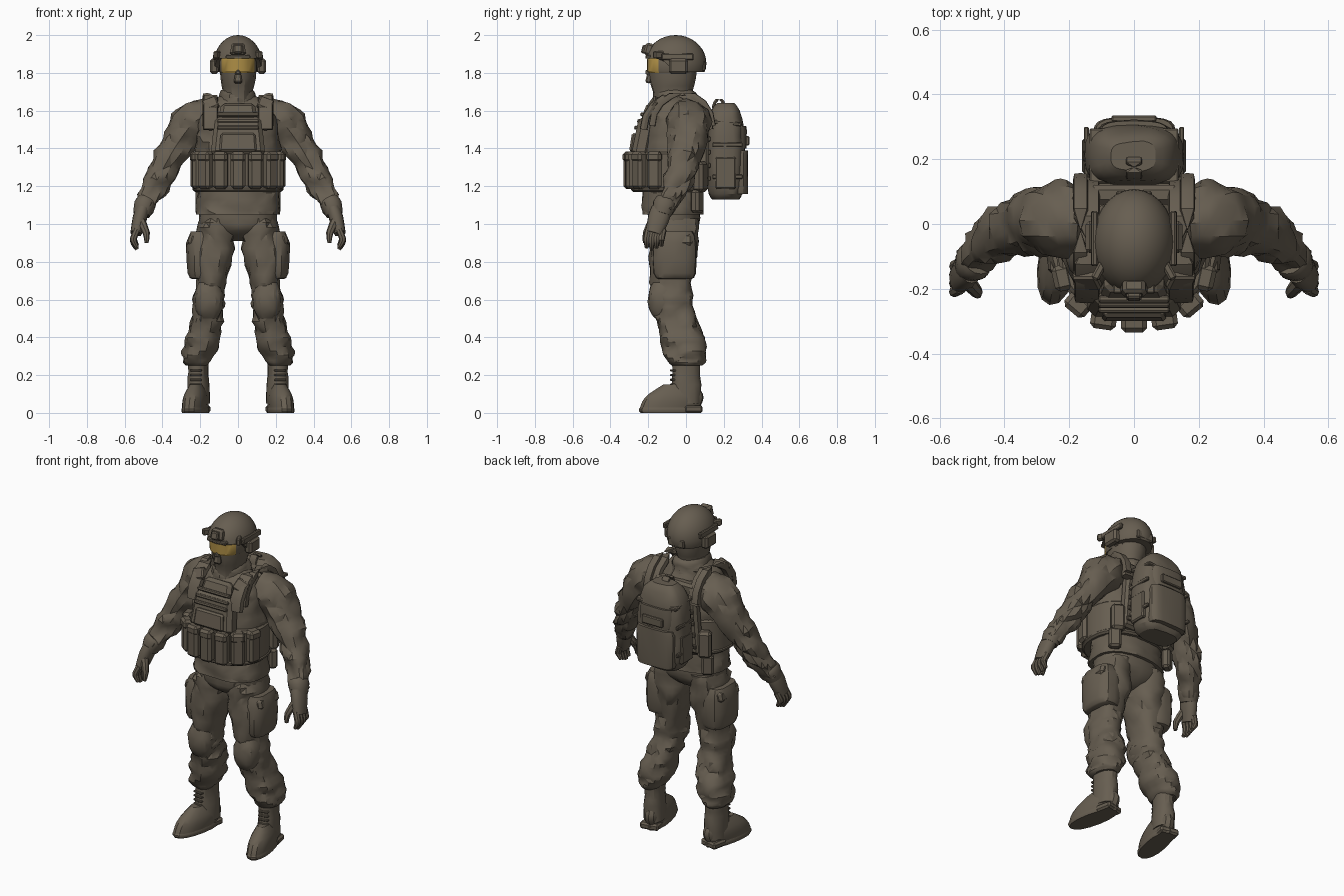
import bpy, bmesh, math
from mathutils import Matrix, Vector, noise

default_cube = bpy.data.objects.get("Cube")
if default_cube:
    bpy.data.objects.remove(default_cube)


def make_material(name, red, green, blue):
    material = bpy.data.materials.new(name)
    material.use_nodes = True
    colour = (red, green, blue, 1)
    material.diffuse_color = colour
    material.node_tree.nodes["Principled BSDF"].inputs["Base Color"].default_value = colour
    return material


CLOTH = make_material("olive brown cloth", .135, .112, .082)
AMBER = make_material("amber lens", .42, .27, .06)


def finish(name, mesh_data, mirror=False):
    """Turn a bmesh into a shaded object, optionally mirrored across x."""
    bmesh.ops.recalc_face_normals(mesh_data, faces=mesh_data.faces)
    mesh = bpy.data.meshes.new(name)
    mesh_data.to_mesh(mesh)
    mesh_data.free()
    part = bpy.data.objects.new(name, mesh)
    bpy.context.collection.objects.link(part)
    mesh.materials.append(CLOTH)
    bpy.ops.object.select_all(action='DESELECT')
    part.select_set(True)
    bpy.context.view_layer.objects.active = part
    bpy.ops.object.shade_smooth_by_angle(angle=math.radians(30))
    if mirror:
        part.modifiers.new("Mirror", 'MIRROR').use_mirror_merge = False
    return part


def smooth_rings(rings, steps):
    """Add Catmull-Rom rings between the given ones."""
    result = []
    for index in range(len(rings) - 1):
        before, start, end = rings[max(index - 1, 0)], rings[index], rings[index + 1]
        after = rings[min(index + 2, len(rings) - 1)]
        for step in range(steps):
            t = step / steps
            result.append(start + (end - before) * (t / 2)
                          + (2 * before - 5 * start + 4 * end - after) * (t * t / 2)
                          + (3 * start - before - 3 * end + after) * (t ** 3 / 2))
    return result + [rings[-1]]


def skin(name, rings, sides=16, power=2.2, steps=2, folds=0, follow=False, mirror=False, turn=0):
    """Cover rings of (x, y, z, half width, half depth), with slanted cloth folds."""
    rings = smooth_rings([Vector(ring) for ring in rings], steps)
    mesh_data = bmesh.new()
    loops = []
    for index, ring in enumerate(rings):
        centre = Vector(ring[:3])
        across, along = Vector((1, 0, 0)), Vector((0, 1, 0))
        if follow:
            following, previous = rings[min(index + 1, len(rings) - 1)], rings[max(index - 1, 0)]
            direction = (Vector(following[:3]) - Vector(previous[:3])).normalized()
            across = along.cross(direction).normalized()
            along = direction.cross(across)
        loop = []
        for side in range(sides):
            angle = math.tau * side / sides
            cosine, sine = math.cos(angle), math.sin(angle)
            offset = (across * math.copysign(abs(cosine) ** (2 / power), cosine) * ring[3]
                      + along * math.copysign(abs(sine) ** (2 / power), sine) * ring[4])
            point = centre + offset
            ridge = noise.noise(Vector((point.x, point.y, point.z * 2 + point.x)) * 11)
            loop.append(mesh_data.verts.new(point + offset.normalized() * folds * ridge))
        loops.append(loop)
    for lower, upper in zip(loops, loops[1:]):
        for side in range(sides):
            other = (side + 1) % sides
            mesh_data.faces.new((lower[side], lower[other], upper[other], upper[side]))
    mesh_data.faces.new(loops[0])
    mesh_data.faces.new(loops[-1])
    if folds:
        bmesh.ops.triangulate(mesh_data, faces=mesh_data.faces[:])
    if turn:
        bmesh.ops.rotate(mesh_data, verts=mesh_data.verts, cent=(rings[0][0], 0, 0),
                         matrix=Matrix.Rotation(turn, 3, 'Z'))
    return finish(name, mesh_data, mirror)


def stack(name, at, half, levels, lean=0, **options):
    """Upright form: one outline scaled at each (height, scale) level."""
    x, y = at
    width, depth = half
    rings = [(x, y + lean * z, z, width * scale, depth * scale) for z, scale in levels]
    return skin(name, rings, **options)


def band(name, at, half, low, high, edge=.01, **options):
    """Closed ring of material with softened edges."""
    levels = [(low, .95), (low + edge, 1), (high - edge, 1), (high, .95)]
    return stack(name, at, half, levels, steps=1, **options)


def limb(name, path, flat=1, **options):
    """Bent tube through points of (x, y, z, radius)."""
    rings = [(x, y, z, radius, radius * flat) for x, y, z, radius in path]
    return skin(name, rings, mirror=True, **options)


def arch(name, at, reach, rise, width, thick, mirror=False):
    """Strap that arches from front to back."""
    x, y, z = at
    angles = [math.pi * (step / 8 - .5) for step in range(9)]
    rings = [(x, y + reach * math.sin(a), z + rise * math.cos(a), width / 2, thick / 2) for a in angles]
    skin(name, rings, sides=8, power=5, steps=1, follow=True, mirror=mirror)


def block(name, at, size, turn=0, tilt=0, lean=0, taper=1, mirror=False):
    """Bevelled block: turn about z, lean about y, tilt about x; taper scales the top."""
    mesh_data = bmesh.new()
    bmesh.ops.create_cube(mesh_data, size=1)
    for vert in mesh_data.verts:
        vert.co *= Vector(size)
        if vert.co.z > 0:
            vert.co.x *= taper
    bmesh.ops.bevel(mesh_data, geom=mesh_data.edges[:], offset=min(size) / 4, segments=1, affect='EDGES')
    rotation = Matrix.Rotation(turn, 4, 'Z') @ Matrix.Rotation(lean, 4, 'Y') @ Matrix.Rotation(tilt, 4, 'X')
    mesh_data.transform(Matrix.Translation(at) @ rotation)
    finish(name, mesh_data, mirror)


# Jacket, collar and masked head
stack("jacket", (0, -.07), (.225, .16), [(1.05, 1.02), (1.2, .95), (1.4, 1), (1.55, .9), (1.63, .7), (1.68, .4)],
      sides=28, steps=5, folds=.018)
stack("collar", (0, -.055), (.1, .12), [(1.6, 1.2), (1.65, 1), (1.69, .93), (1.71, .78)], steps=3, folds=.02)
stack("masked_head", (0, -.07), (.094, .128), [(1.64, .82), (1.7, .82), (1.77, .98), (1.9, 1)], folds=.006)
block("mask_nose", at=(0, -.194, 1.78), size=(.045, .03, .07), tilt=-.25, taper=.6)

# Goggles: amber at the front, strap behind
goggles = band("goggles", (0, -.075), (.1, .132), 1.8, 1.88, sides=24)
goggles.data.materials.append(AMBER)
for face in goggles.data.polygons:
    face.material_index = int(face.center.y < -.14 and abs(face.normal.z) < .9)
block("goggle_bridge", at=(0, -.206, 1.803), size=(.036, .018, .024), taper=.4)

# Helmet: dome trimmed along a rim that rises over the face
dome = bmesh.new()
bmesh.ops.create_uvsphere(dome, u_segments=28, v_segments=18, radius=1)
for vert in dome.verts:
    vert.co = vert.co * Vector((.128, .163, .15)) + Vector((0, -.055, 1.85))
    rise = min(max(-vert.co.y - .06, 0), .07)
    vert.co.z = max(vert.co.z, 1.805 + rise)
finish("helmet", dome)
block("helmet_mount", at=(0, -.197, 1.925), size=(.085, .045, .065), tilt=-.25, taper=.8)
block("mount_latch", at=(0, -.222, 1.925), size=(.045, .025, .045), tilt=-.25)
block("helmet_brim", at=(0, -.2, 1.885), size=(.13, .03, .02))
block("side_rail", at=(.122, -.045, 1.885), size=(.02, .17, .035), lean=-.1, mirror=True)
block("rail_clamp", at=(.108, -.145, 1.895), size=(.026, .06, .04), turn=.5, mirror=True)
block("ear_cup", at=(.126, -.04, 1.835), size=(.046, .1, .08), mirror=True)
block("rear_band", at=(0, .09, 1.835), size=(.11, .025, .05))

# Vest
band("waist_band", (0, -.09), (.235, .19), 1.18, 1.38, sides=28, power=2.3)
band("lower_belt", (0, -.09), (.24, .2), 1.17, 1.2, sides=28, power=2.3)
block("chest_plate", at=(0, -.225, 1.46), size=(.29, .09, .21), tilt=-.2, taper=.85)
block("upper_chest", at=(0, -.185, 1.585), size=(.21, .08, .1), tilt=-.4, taper=.85)
block("chest_pocket", at=(0, -.274, 1.43), size=(.2, .04, .1), tilt=-.15, taper=.92)
block("back_plate", at=(0, .09, 1.4), size=(.34, .06, .42), taper=.8)
for row in range(5):
    block("back_webbing", at=(0, .123, 1.24 + .07 * row), size=(.31 - .013 * row, .014, .025))
for row in range(3):
    block("chest_webbing", at=(0, .016 * row - .264, 1.51 + .035 * row), size=(.22, .02, .02), tilt=-.25)
arch("shoulder_strap", (.145, -.05, 1.5), reach=.175, rise=.18, width=.08, thick=.04, mirror=True)
arch("pack_strap", (.165, -.02, 1.52), reach=.16, rise=.17, width=.045, thick=.035, mirror=True)
block("strap_buckle", at=(.145, -.175, 1.635), size=(.08, .03, .07), tilt=-.6, lean=.35, mirror=True)

# Magazine pouches fan around the front of the belt
for x, y, turn in ((0, -.3, 0), (.093, -.29, .14), (.17, -.245, .7), (.215, -.165, 1.35)):
    outward = Vector((math.sin(turn), -math.cos(turn), 0))
    centre = Vector((x, y, 1.28))
    block("pouch", centre, size=(.078, .062, .19), turn=turn, mirror=x > 0)
    block("pouch_flap", centre + outward * .005 + Vector((0, 0, .075)), size=(.08, .06, .055),
          turn=turn, mirror=x > 0)
block("rear_pouch", at=(.18, .075, 1.25), size=(.08, .06, .16), turn=-.5, mirror=True)
block("hip_pouch", at=(.19, .06, 1.12), size=(.07, .05, .12), turn=-.6, mirror=True)

# Backpack
stack("backpack", (0, .21), (.155, .1),
      [(1.13, .7), (1.16, .9), (1.25, 1), (1.4, 1), (1.52, .93), (1.6, .75), (1.64, .45)],
      sides=24, power=3, folds=.008)
rounded = dict(power=3.5, edge=.025, folds=.005, sides=20)
band("pack_lower_pocket", (0, .275), (.125, .055), 1.16, 1.39, **rounded)
band("pack_upper_pocket", (0, .265), (.11, .055), 1.4, 1.52, **rounded)
block("pocket_tab", at=(0, .325, 1.44), size=(.14, .02, .05))
block("pack_lid_seam", at=(0, .21, 1.535), size=(.275, .17, .02), tilt=-.1)
block("side_pocket", at=(.145, .21, 1.27), size=(.03, .11, .17), taper=.8, mirror=True)
for height in (1.25, 1.42):
    block("compression_strap", at=(.147, .22, height), size=(.016, .16, .022), mirror=True)
arch("pack_handle", (0, .175, 1.61), reach=.03, rise=.05, width=.05, thick=.016)

# Arms and gloves
limb("sleeve", [(.15, 0, 1.57, .09), (.23, .01, 1.54, .11), (.33, .005, 1.41, .09), (.44, -.05, 1.21, .071),
                (.5, -.12, 1.08, .05)], flat=1.02, steps=6, folds=.025, follow=True)
block("sleeve_pocket", at=(.345, .005, 1.47), size=(.03, .1, .12), lean=-.6, mirror=True)
limb("glove_cuff", [(.485, -.105, 1.12, .05), (.495, -.115, 1.1, .056), (.51, -.13, 1.05, .045)],
     flat=1.1, follow=True)
limb("palm", [(.505, -.13, 1.08, .036), (.52, -.145, 1.03, .038), (.54, -.17, .95, .03)],
     flat=1.5, follow=True)
for finger in range(4):
    y = .026 * finger - .208
    tip = .865 + .01 * abs(finger - 1)
    limb("finger", [(.535, y + .01, .97, .018), (.553, y, .925, .018), (.55, y, tip + .03, .016),
                    (.534, y, tip, .01)], sides=8, follow=True)
limb("thumb", [(.515, -.175, 1.02, .024), (.485, -.21, .95, .019), (.485, -.218, .9, .01)],
     sides=8, follow=True)

# Trousers
stack("trouser_seat", (0, -.065), (.21, .14), [(.91, .3), (.95, .75), (1, .98), (1.1, 1)],
      sides=20, steps=3, folds=.012)
limb("trouser_leg", [(.11, -.06, 1.03, .095), (.125, -.068, .87, .102), (.15, -.075, .65, .082),
                     (.16, -.06, .54, .082), (.185, -.02, .4, .09), (.213, 0, .29, .082), (.215, 0, .25, .055)],
     flat=1.3, sides=20, steps=5, folds=.026)
stack("knee_pad", (.155, -.115), (.076, .085), [(.5, .6), (.55, .95), (.63, 1), (.69, .75)],
      power=2.6, folds=.008, mirror=True)
stack("cargo_pocket", (.185, -.06), (.083, .115), [(.71, .8), (.74, .97), (.9, 1), (.96, .8)],
      power=3, folds=.012, mirror=True)
block("pocket_flap", at=(.235, -.06, .915), size=(.06, .19, .065), lean=-.15, taper=.8, mirror=True)

# Boots, toes turned out
toe_out = {"mirror": True, "turn": .2}
stack("boot_foot", (.21, -.1), (.062, .163), [(.02, .98), (.06, 1), (.1, .9), (.15, .55)], lean=.45, **toe_out)
stack("boot_ankle", (.21, 0), (.052, .072), [(.05, 1.1), (.15, 1.08), (.22, 1), (.3, 1.1)], folds=.008, **toe_out)
band("boot_sole", (.21, -.085), (.064, .17), 0, .03, **toe_out)
block("boot_heel", at=(.21, .03, .02), size=(.115, .1, .04), turn=.2, mirror=True)
for row in range(4):
    block("boot_lace", at=(.222, -.064, .15 + .025 * row), size=(.06, .03, .012), turn=.2, mirror=True)
